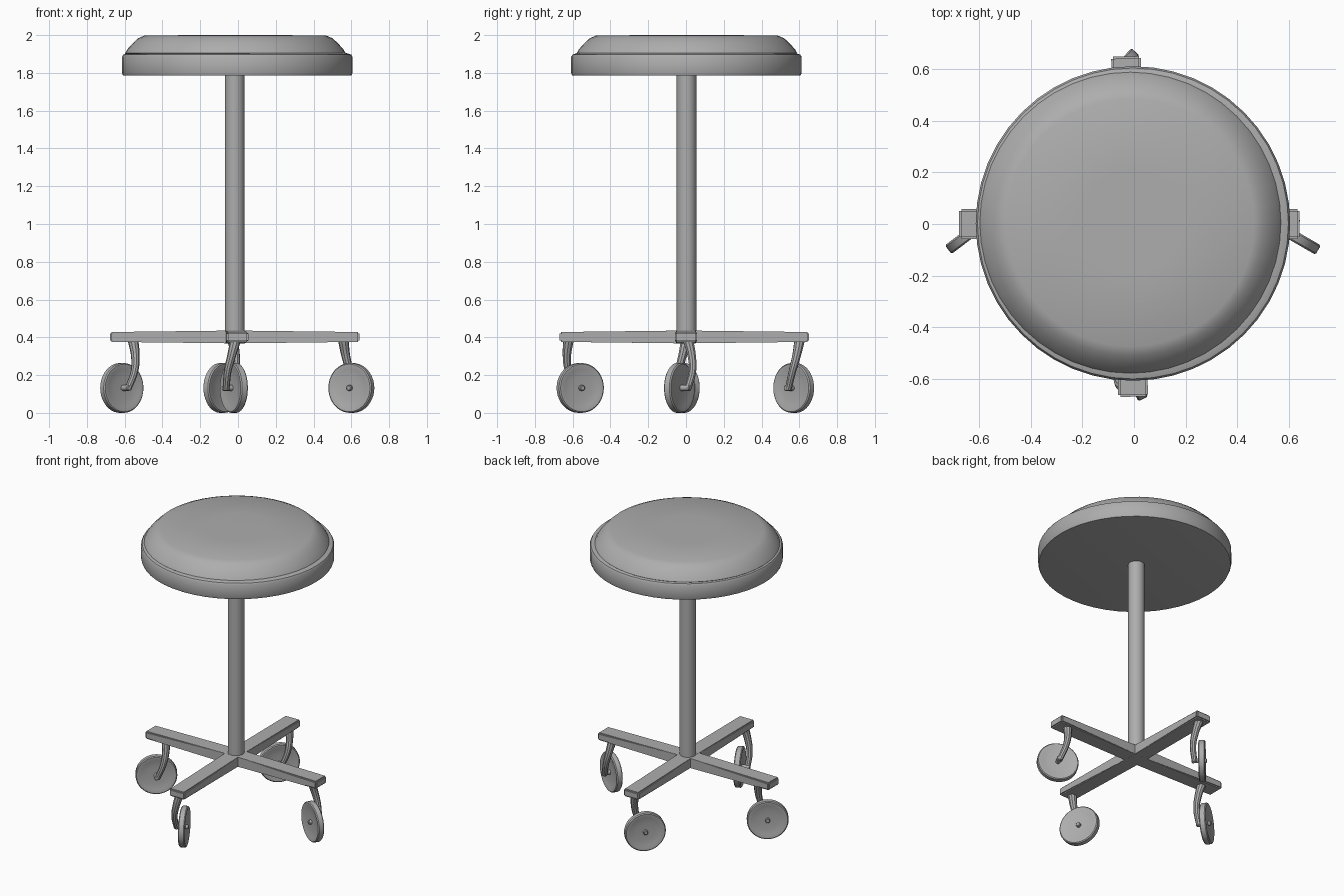
import bpy, bmesh, math
from mathutils import Vector, Matrix

if "Cube" in bpy.data.objects:
    bpy.data.objects.remove(bpy.data.objects["Cube"])

GREY = (0.42, 0.42, 0.42, 1)
mat = bpy.data.materials.new("plain grey")
mat.use_nodes = True
mat.diffuse_color = GREY
mat.node_tree.nodes["Principled BSDF"].inputs["Base Color"].default_value = GREY


def finish(obj, angle=35):
    obj.data.materials.clear()
    obj.data.materials.append(mat)
    bpy.ops.object.select_all(action='DESELECT')
    obj.select_set(True)
    bpy.context.view_layer.objects.active = obj
    bpy.ops.object.shade_smooth_by_angle(angle=math.radians(angle))
    return obj


def from_bmesh(name, bm, matrix, angle=35):
    bmesh.ops.recalc_face_normals(bm, faces=bm.faces)
    mesh = bpy.data.meshes.new(name)
    bm.to_mesh(mesh)
    bm.free()
    obj = bpy.data.objects.new(name, mesh)
    bpy.context.collection.objects.link(obj)
    obj.matrix_world = matrix
    return finish(obj, angle)


def lathe(name, profile, matrix, sides=48, angle=35):
    """Spin (radius, height) points around local z; ends are closed."""
    bm = bmesh.new()
    rings = []
    for r, z in profile:
        rings.append([bm.verts.new((r * math.cos(a), r * math.sin(a), z))
                      for a in (2 * math.pi * i / sides for i in range(sides))])
    for low, high in zip(rings, rings[1:]):
        for i in range(sides):
            j = (i + 1) % sides
            bm.faces.new((low[i], low[j], high[j], high[i]))
    bm.faces.new(rings[0])
    bm.faces.new(rings[-1])
    return from_bmesh(name, bm, matrix, angle)


# Seat: rigid pan with a padded cushion on top
lathe("seat_pan", [(0.59, 1.785), (0.605, 1.787), (0.61, 1.80), (0.61, 1.885),
                   (0.603, 1.897), (0.58, 1.904)],
      Matrix.Translation((-0.004, 0.002, 0)))
lathe("seat_cushion", [(0.57, 1.89), (0.584, 1.904), (0.572, 1.925), (0.545, 1.955),
                       (0.515, 1.983), (0.48, 1.998), (0.20, 2.0)],
      Matrix.Translation((-0.014, 0.005, 0)))

# Column
lathe("column", [(0.052, 0.37), (0.052, 1.79)], Matrix.Translation((-0.017, 0.003, 0)), 32)


# Base: two crossing bars, a little thicker in the middle and wider at the ends
def base_bar(name, centre, turn):
    bm = bmesh.new()
    rings = []
    for x, w, h in ((-0.66, 0.058, 0.026), (0, 0.05, 0.034), (0.66, 0.058, 0.026)):
        rings.append([bm.verts.new((x, sy * w, sz * h))
                      for sy, sz in ((-1, -1), (1, -1), (1, 1), (-1, 1))])
    for a, b in zip(rings, rings[1:]):
        for i in range(4):
            j = (i + 1) % 4
            bm.faces.new((a[i], a[j], b[j], b[i]))
    bm.faces.new(rings[0])
    bm.faces.new(rings[-1])
    long_edges = [e for e in bm.edges
                  if not (abs(e.verts[0].co.x) < 0.01 and abs(e.verts[1].co.x) < 0.01)]
    bmesh.ops.bevel(bm, geom=long_edges, offset=0.008, segments=2, affect='EDGES')
    from_bmesh(name, bm, Matrix.Translation(centre) @ Matrix.Rotation(turn, 4, 'Z'))


base_bar("base_bar_side", (-0.018, 0, 0.402), 0)
base_bar("base_bar_front_back", (-0.017, -0.01, 0.402), math.radians(91.2))


# Casters: dished wheel, axle and curved one-sided fork; local x points to the fork side
def caster(place, centre, fork_direction):
    frame = (Matrix.Translation((centre[0], centre[1], 0.132))
             @ Matrix.Rotation(math.radians(fork_direction), 4, 'Z'))
    sideways = frame @ Matrix.Rotation(math.pi / 2, 4, 'Y')
    half = [(0.02, 0.011), (0.06, 0.012), (0.10, 0.016), (0.118, 0.021), (0.126, 0.021),
            (0.132, 0.015)]
    lathe(place + "_wheel", [(r, -z) for r, z in half] + [(r, z) for r, z in reversed(half)],
          sideways, 40, 40)
    lathe(place + "_axle", [(0.011, -0.03), (0.015, -0.026), (0.015, 0.062), (0.011, 0.066)],
          sideways, 16)

    curve = bpy.data.curves.new(place + "_fork", 'CURVE')
    curve.dimensions = '3D'
    curve.bevel_depth = 0.02
    curve.bevel_resolution = 3
    curve.resolution_u = 8
    curve.use_fill_caps = True
    path = [((0.02, 0.06, 0.25), 1.4), ((0.042, 0.058, 0.17), 1.15),
            ((0.056, 0.042, 0.09), 1.0), ((0.048, 0.004, -0.008), 0.9)]
    spline = curve.splines.new('BEZIER')
    spline.bezier_points.add(len(path) - 1)
    for point, (co, radius) in zip(spline.bezier_points, path):
        point.co = co
        point.radius = radius
        point.handle_left_type = point.handle_right_type = 'AUTO'
    fork = bpy.data.objects.new(place + "_fork", curve)
    bpy.context.collection.objects.link(fork)
    fork.matrix_world = frame
    bpy.ops.object.select_all(action='DESELECT')
    fork.select_set(True)
    bpy.context.view_layer.objects.active = fork
    bpy.ops.object.convert(target='MESH')
    finish(bpy.context.object)


caster("left", (0.6, -0.035), 60)
caster("right", (-0.615, -0.02), -53)
caster("front", (-0.022, -0.56), 206)
caster("back", (-0.083, 0.57), -42)
